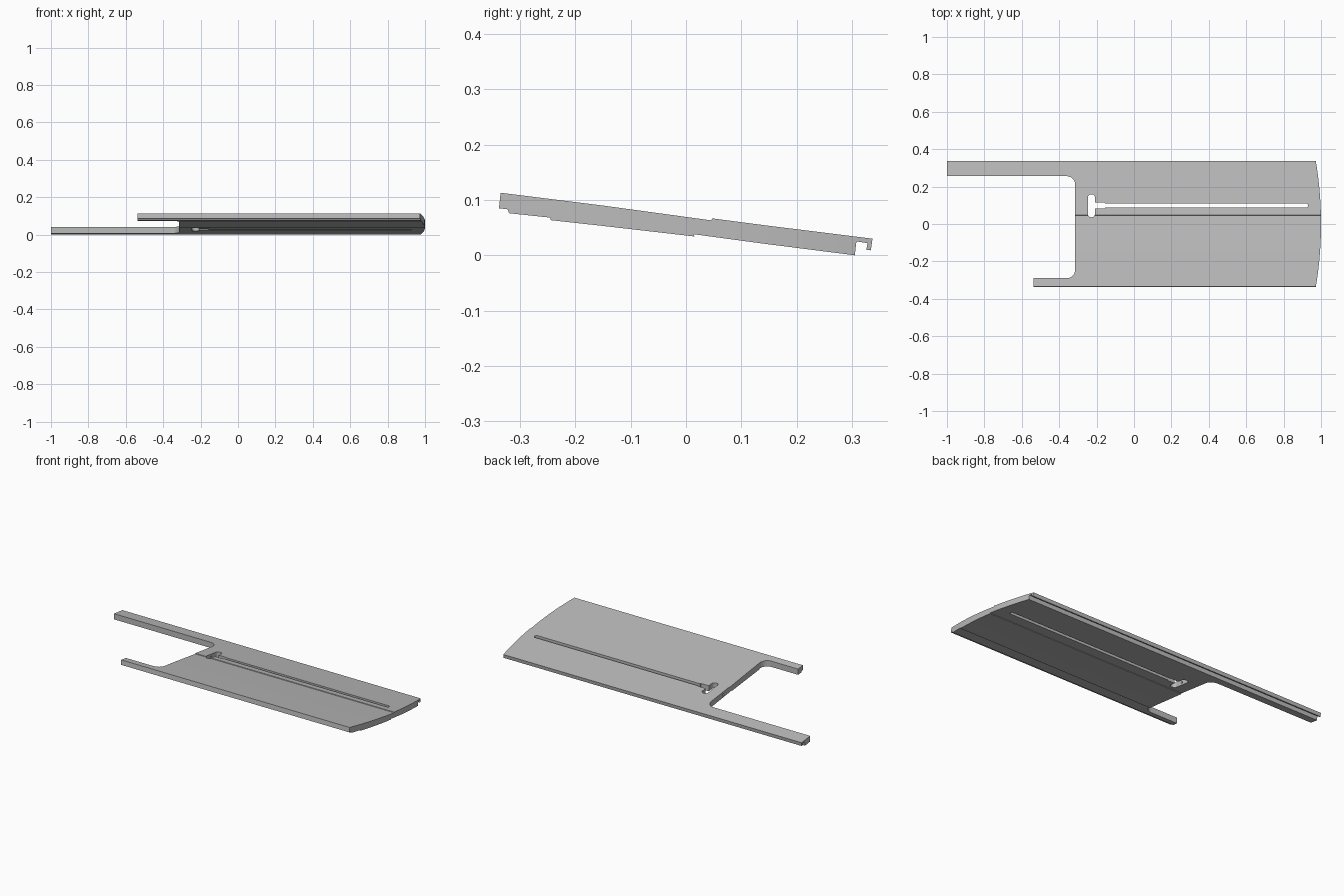
import bpy, bmesh
from math import sin, cos, pi, sqrt
from mathutils import Vector

old = bpy.data.objects.get("Cube")
if old:
    bpy.data.objects.remove(old, do_unlink=True)

grey = bpy.data.materials.new("light grey")
grey.use_nodes = True
colour = (0.5, 0.5, 0.5, 1)
grey.diffuse_color = colour
grey.node_tree.nodes["Principled BSDF"].inputs["Base Color"].default_value = colour


def prism(name, points, offset):
    """Extrude a closed outline along an offset vector."""
    bm = bmesh.new()
    face = bm.faces.new([bm.verts.new(p) for p in points])
    ext = bmesh.ops.extrude_face_region(bm, geom=[face])
    verts = [v for v in ext["geom"] if isinstance(v, bmesh.types.BMVert)]
    bmesh.ops.translate(bm, verts=verts, vec=Vector(offset))
    bmesh.ops.recalc_face_normals(bm, faces=bm.faces)
    mesh = bpy.data.meshes.new(name)
    bm.to_mesh(mesh)
    bm.free()
    mesh.materials.append(grey)
    obj = bpy.data.objects.new(name, mesh)
    bpy.context.collection.objects.link(obj)
    return obj


def rounded(x0, x1, y0, y1, r, z=-0.2, steps=6):
    """Rounded rectangle outline."""
    pts = []
    for cx, cy, q in ((x1 - r, y1 - r, 0), (x0 + r, y1 - r, 1),
                      (x0 + r, y0 + r, 2), (x1 - r, y0 + r, 3)):
        for i in range(steps + 1):
            a = (q + i / steps) * pi / 2
            pts.append((cx + r * cos(a), cy + r * sin(a), z))
    return pts


def cut(target, cutter, operation="DIFFERENCE"):
    mod = target.modifiers.new("cut", "BOOLEAN")
    mod.operation = operation
    mod.solver = "EXACT"
    mod.object = cutter
    bpy.context.view_layer.objects.active = target
    bpy.ops.object.modifier_apply(modifier=mod.name)
    bpy.data.objects.remove(cutter, do_unlink=True)


# Sloping plank section with lipped edges and a slight centre step
section = [(-0.335, 0.113), (-0.15, 0.0898), (0.046, 0.063), (0.047, 0.0667),
           (0.14, 0.0545), (0.337, 0.030), (0.334, 0.009), (0.326, 0.010),
           (0.328, 0.022), (0.308, 0.025), (0.305, 0.0), (0.14, 0.021),
           (0.014, 0.038), (0.015, 0.034), (-0.15, 0.053), (-0.245, 0.0635),
           (-0.245, 0.068), (-0.320, 0.076), (-0.322, 0.083), (-0.338, 0.085)]
panel = prism("slotted_panel", [(-1, y, z) for y, z in section], (2.1, 0, 0))

# Bowed right-hand end
radius, half = 2.04, 0.36
arc = []
for i in range(25):
    y = -half + 2 * half * i / 24
    arc.append((1 - radius + sqrt(radius ** 2 - y ** 2), y, -0.2))
outline = [(-1.1, half, -0.2), (-1.1, -half, -0.2)] + arc
cut(panel, prism("end_trim", outline, (0, 0, 0.6)), "INTERSECT")

# Bay between the two arms, then the shorter front arm
up = (0, 0, 0.6)
cut(panel, prism("bay", rounded(-1.3, -0.315, -0.29, 0.256, 0.045), up))
cut(panel, prism("arm_trim", rounded(-1.3, -0.538, -0.5, 0.0, 0.001), up))

# Long slot, its wider neck and the cross slot
for name, box, r in (("long_slot", (-0.18, 0.93, 0.088, 0.11), 0.01),
                     ("slot_neck", (-0.23, -0.155, 0.083, 0.114), 0.003),
                     ("cross_slot", (-0.247, -0.209, 0.036, 0.159), 0.018)):
    cut(panel, prism(name, rounded(*box, r), up))

# Small pin hole from the bay into the cross slot
ring = [(-0.35, 0.098 + 0.006 * cos(i * pi / 8), 0.042 + 0.006 * sin(i * pi / 8))
        for i in range(16)]
cut(panel, prism("pin_hole", ring, (0.12, 0, 0)))
